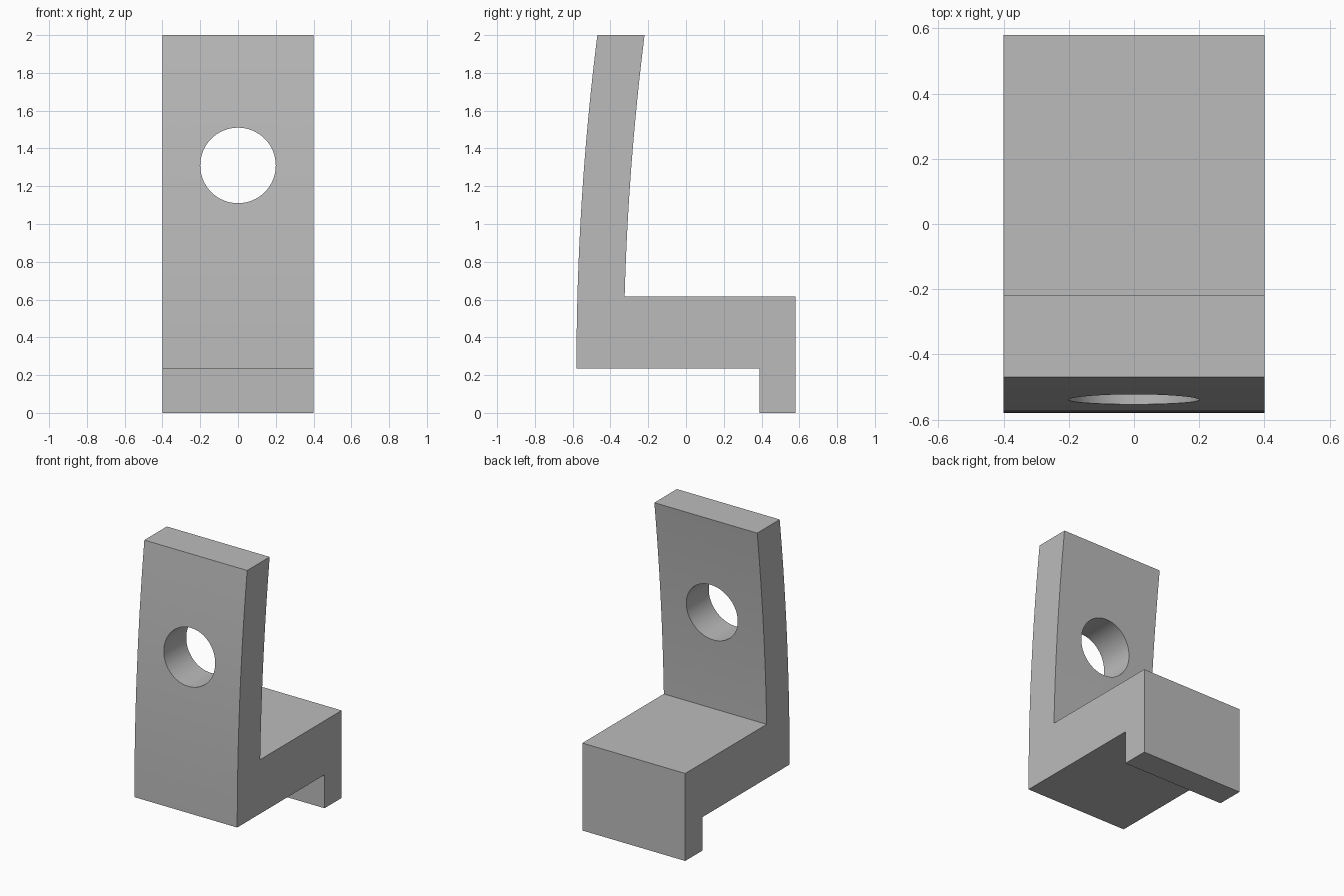
import bpy
import bmesh
import math

cube = bpy.data.objects.get("Cube")
if cube:
    bpy.data.objects.remove(cube, do_unlink=True)

HALF_WIDTH = 0.4
SEAT_BOTTOM, SEAT_TOP, TOP = 0.235, 0.615, 2.0
THICKNESS = 0.25
STEPS = 16

grey = bpy.data.materials.new("plain grey")
grey.use_nodes = True
colour = (0.5, 0.5, 0.5, 1)
grey.diffuse_color = colour
grey.node_tree.nodes["Principled BSDF"].inputs["Base Color"].default_value = colour


def front_y(z):
    """Gentle curve of the back panel's outer face."""
    return -0.58 + 0.0355 * (z - SEAT_BOTTOM) ** 2


def curve(z0, z1, offset):
    return [(front_y(z) + offset, z)
            for z in (z0 + (z1 - z0) * i / STEPS for i in range(STEPS + 1))]


# Side profile: seat, front lip and curved back in one outline
profile = [(0.39, SEAT_BOTTOM), (0.39, 0), (0.58, 0), (0.58, SEAT_TOP)]
profile += curve(SEAT_TOP, TOP, THICKNESS)
profile += reversed(curve(SEAT_BOTTOM, TOP, 0))

bm = bmesh.new()
face = bm.faces.new([bm.verts.new((-HALF_WIDTH, y, z)) for y, z in profile])
extruded = bmesh.ops.extrude_face_region(bm, geom=[face])
moved = [v for v in extruded["geom"] if isinstance(v, bmesh.types.BMVert)]
bmesh.ops.translate(bm, verts=moved, vec=(2 * HALF_WIDTH, 0, 0))
bmesh.ops.recalc_face_normals(bm, faces=bm.faces)
mesh = bpy.data.meshes.new("seat_with_back")
bm.to_mesh(mesh)
bm.free()
chair = bpy.data.objects.new("seat_with_back", mesh)
bpy.context.collection.objects.link(chair)
mesh.materials.append(grey)

# Round hole through the back
bpy.ops.mesh.primitive_cylinder_add(
    vertices=64, radius=0.2, depth=0.6,
    location=(0, -0.42, 1.31), rotation=(math.pi / 2, 0, 0))
cutter = bpy.context.object
cutter.name = "hole_cutter"
cutter.data.materials.append(grey)
cutter.hide_render = True
cutter.hide_set(True)

cut = chair.modifiers.new("hole", "BOOLEAN")
cut.operation = "DIFFERENCE"
cut.solver = "EXACT"
cut.object = cutter

# Apply the cut, then smooth the curved faces
bpy.context.view_layer.objects.active = chair
chair.select_set(True)
bpy.ops.object.modifier_apply(modifier=cut.name)
bpy.data.objects.remove(cutter, do_unlink=True)
bpy.ops.object.shade_smooth_by_angle(angle=math.radians(30))
